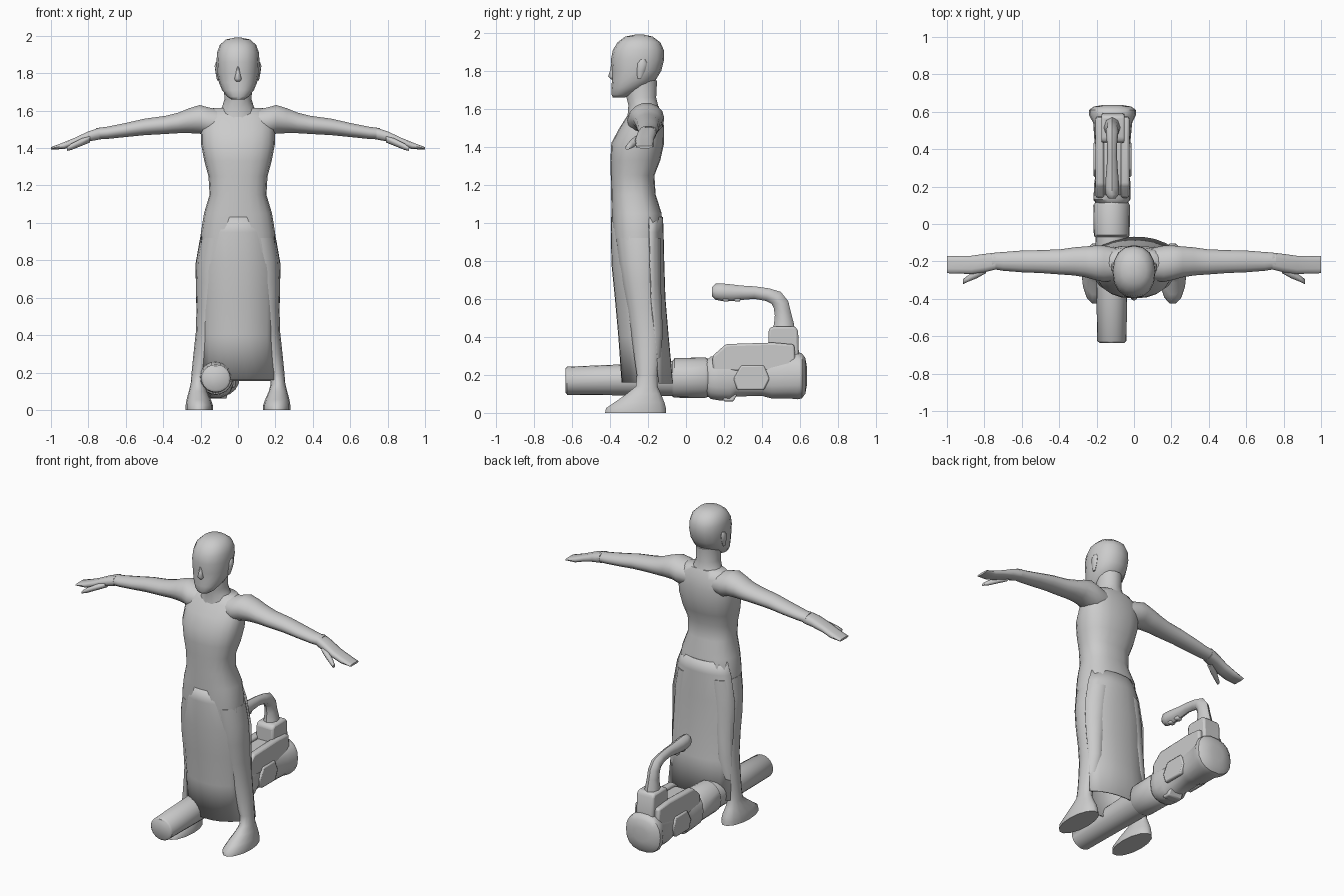
import bpy, bmesh, math
from mathutils import Vector

grey = bpy.data.materials.new("plain grey")
grey.diffuse_color = (0.6, 0.6, 0.6, 1)


def finish(ob, angle=60, mirror=False):
    ob.data.materials.append(grey)
    if mirror:
        ob.modifiers.new("mirror", 'MIRROR')
    bpy.ops.object.select_all(action='DESELECT')
    ob.select_set(True)
    bpy.context.view_layer.objects.active = ob
    bpy.ops.object.shade_smooth_by_angle(angle=math.radians(angle))
    return ob


def new_object(name, bm):
    bmesh.ops.recalc_face_normals(bm, faces=bm.faces[:])
    me = bpy.data.meshes.new(name)
    bm.to_mesh(me)
    bm.free()
    ob = bpy.data.objects.new(name, me)
    bpy.context.collection.objects.link(ob)
    return ob


def loft(name, axis, rings, n=16, power=2.0, mirror=False, angle=60):
    """Rings are (position on axis, a min, a max, b min, b max)."""
    bm = bmesh.new()
    loops = []
    for p, a0, a1, b0, b1 in rings:
        loop = []
        for i in range(n):
            t = 2 * math.pi * i / n
            c, s = math.cos(t), math.sin(t)
            a = (a0 + a1) / 2 + (a1 - a0) / 2 * math.copysign(abs(c) ** (2 / power), c)
            b = (b0 + b1) / 2 + (b1 - b0) / 2 * math.copysign(abs(s) ** (2 / power), s)
            co = {'x': (p, a, b), 'y': (a, p, b), 'z': (a, b, p)}[axis]
            loop.append(bm.verts.new(co))
        loops.append(loop)
    for l0, l1 in zip(loops, loops[1:]):
        for i in range(n):
            j = (i + 1) % n
            bm.faces.new((l0[i], l0[j], l1[j], l1[i]))
    bm.faces.new(loops[0])
    bm.faces.new(loops[-1])
    return finish(new_object(name, bm), angle, mirror)


def panel(name, rows, curl, n=8):
    """Cloth sheet: rows are (z, half width, y at the middle)."""
    bm = bmesh.new()
    grid = []
    for z, w, y in rows:
        grid.append([bm.verts.new((w * u, y + curl * abs(u) ** 2.5, z))
                     for u in [2 * i / n - 1 for i in range(n + 1)]])
    for r0, r1 in zip(grid, grid[1:]):
        for i in range(n):
            bm.faces.new((r0[i], r0[i + 1], r1[i + 1], r1[i]))
    ob = new_object(name, bm)
    m = ob.modifiers.new("thickness", 'SOLIDIFY')
    m.thickness, m.offset = 0.008, 0
    return finish(ob, 50)


def slab(name, profile, x0, x1, bevel=0.012):
    """Side profile in (y, z), extruded across x."""
    bm = bmesh.new()
    f = bm.faces.new([bm.verts.new((x0, y, z)) for y, z in profile])
    ex = bmesh.ops.extrude_face_region(bm, geom=[f])
    bmesh.ops.translate(bm, vec=(x1 - x0, 0, 0),
                        verts=[v for v in ex["geom"] if isinstance(v, bmesh.types.BMVert)])
    ob = new_object(name, bm)
    m = ob.modifiers.new("soft edges", 'BEVEL')
    m.width, m.segments = bevel, 2
    return finish(ob, 40)


# Head, nose, ears and neck
loft("head", 'z', [
    (1.66, -.035, .035, -.385, -.32), (1.675, -.058, .058, -.392, -.28),
    (1.71, -.085, .085, -.392, -.22), (1.75, -.102, .102, -.39, -.16),
    (1.80, -.112, .112, -.39, -.13), (1.86, -.115, .115, -.395, -.115),
    (1.91, -.112, .112, -.385, -.117), (1.95, -.098, .098, -.36, -.135),
    (1.98, -.066, .066, -.32, -.175), (1.99, -.02, .02, -.27, -.22)], power=2.2)
loft("nose", 'z', [
    (1.755, -.014, .014, -.395, -.36), (1.77, -.02, .02, -.41, -.36),
    (1.80, -.013, .013, -.40, -.36), (1.84, -.009, .009, -.393, -.36)], n=8)
loft("ear", 'z', [
    (1.76, .10, .112, -.255, -.235), (1.80, .10, .12, -.26, -.215),
    (1.84, .10, .125, -.255, -.205), (1.86, .10, .118, -.24, -.215)], n=8, mirror=True)
loft("neck", 'z', [
    (1.56, -.12, .12, -.31, -.13), (1.62, -.085, .085, -.305, -.145),
    (1.66, -.073, .073, -.315, -.155), (1.75, -.075, .075, -.32, -.15)], n=14)

# Torso
loft("torso", 'z', [
    (.84, -.20, .20, -.38, -.13), (.95, -.198, .198, -.388, -.125),
    (1.05, -.182, .182, -.392, -.128), (1.15, -.152, .152, -.394, -.16),
    (1.25, -.158, .158, -.396, -.166), (1.33, -.18, .18, -.398, -.135),
    (1.42, -.197, .197, -.393, -.115), (1.50, -.198, .198, -.35, -.115),
    (1.57, -.185, .185, -.305, -.125), (1.615, -.13, .13, -.27, -.145)], n=20, power=2.4)

# Arm with hand and thumb
loft("arm", 'x', [
    (.09, -.30, -.13, 1.46, 1.605), (.16, -.31, -.115, 1.46, 1.62),
    (.205, -.30, -.115, 1.475, 1.632), (.26, -.285, -.12, 1.478, 1.615),
    (.32, -.275, -.125, 1.478, 1.59), (.39, -.27, -.135, 1.474, 1.573),
    (.50, -.262, -.14, 1.468, 1.558), (.60, -.258, -.142, 1.458, 1.535),
    (.70, -.25, -.15, 1.448, 1.515), (.76, -.24, -.155, 1.445, 1.507)], n=14, mirror=True)
loft("hand", 'x', [
    (.74, -.243, -.153, 1.445, 1.51), (.80, -.258, -.16, 1.434, 1.49),
    (.87, -.268, -.17, 1.415, 1.457), (.93, -.265, -.17, 1.394, 1.432),
    (1.0, -.263, -.172, 1.392, 1.405)], n=10, power=3, mirror=True)
loft("thumb", 'x', [
    (.79, -.262, -.21, 1.43, 1.47), (.84, -.29, -.24, 1.41, 1.45),
    (.89, -.31, -.277, 1.39, 1.425), (.915, -.322, -.295, 1.385, 1.405)], n=8, mirror=True)

# Leg with foot
loft("leg", 'z', [
    (0, .135, .28, -.43, -.10), (.025, .135, .28, -.425, -.102),
    (.055, .145, .275, -.38, -.11), (.10, .165, .263, -.315, -.13),
    (.14, .175, .253, -.265, -.148), (.20, .165, .248, -.26, -.148),
    (.30, .12, .238, -.275, -.13), (.42, .095, .225, -.29, -.12),
    (.55, .08, .222, -.31, -.125), (.68, .05, .225, -.335, -.13),
    (.80, .025, .222, -.355, -.13), (.92, .012, .20, -.37, -.13)], n=14, mirror=True)

# Long cloth panels in front of and behind the legs
panel("front_skirt", [(1.03, .15, -.39), (.95, .188, -.392), (.78, .208, -.388),
                      (.6, .206, -.37), (.4, .203, -.352), (.16, .205, -.335)], .10)
panel("back_skirt", [(1.03, .165, -.125), (.95, .195, -.122), (.78, .225, -.118),
                     (.6, .222, -.112), (.4, .215, -.095), (.155, .225, -.072)], -.07)

# Launcher barrel and housing
loft("barrel", 'y', [
    (-.635, -.185, -.052, .108, .235), (-.625, -.197, -.04, .095, .243),
    (-.3, -.202, -.036, .092, .257), (.0, -.208, -.03, .088, .277),
    (.02, -.208, -.03, .088, .277), (.12, -.208, -.03, .086, .285)], n=20, angle=50)
loft("collar", 'y', [(-.07, -.209, -.029, .085, .275), (-.06, -.215, -.023, .08, .288),
                     (.10, -.218, -.022, .078, .292), (.115, -.208, -.03, .085, .285)], n=20, angle=35)
loft("housing", 'y', [
    (.11, -.20, -.035, .09, .28), (.13, -.218, -.02, .072, .298), (.17, -.215, -.02, .065, .30),
    (.23, -.212, -.02, .06, .30), (.26, -.205, -.025, .085, .29), (.40, -.205, -.025, .088, .29),
    (.45, -.212, -.018, .075, .30), (.54, -.218, -.01, .075, .31), (.585, -.242, .012, .07, .322),
    (.61, -.24, .01, .075, .315), (.628, -.215, -.015, .10, .29),
    (.637, -.16, -.07, .15, .24)], n=18, power=2.4, angle=40)

# Upper cover, side rails, side plates and handle mount
slab("cover", [(.15, .2), (.15, .29), (.21, .345), (.44, .35), (.44, .2)], -.165, -.065)
for x0, x1 in ((-.205, -.16), (-.07, -.025)):
    slab("top_rail", [(.14, .22), (.14, .30), (.21, .362), (.46, .37), (.57, .36), (.58, .22)], x0, x1)
for x0, x1 in ((-.216, -.19), (-.04, -.014)):
    slab("side_plate", [(.27, .12), (.25, .18), (.29, .25), (.41, .25), (.44, .18), (.41, .12)], x0, x1, .008)
slab("handle_mount", [(.43, .28), (.435, .44), (.455, .455), (.575, .455), (.59, .43), (.595, .28)], -.175, -.05)
slab("foregrip_block", [(.19, .08), (.2, .06), (.25, .06), (.27, .1)], -.16, -.06, .008)

# Bent carrying handle
cu = bpy.data.curves.new("handle", 'CURVE')
cu.dimensions = '3D'
cu.bevel_depth, cu.bevel_resolution, cu.use_fill_caps = 0.04, 2, True
sp = cu.splines.new('POLY')
path = [(.515, .43, 1.5), (.515, .47, 1.3), (.51, .52, 1.08), (.5, .57, 1.05), (.475, .605, 1.0),
        (.43, .622, .85), (.36, .633, .82), (.29, .632, .95), (.24, .632, 1.1), (.19, .635, 1.15),
        (.155, .638, 1.05), (.137, .638, .6)]
sp.points.add(len(path) - 1)
for pt, (y, z, r) in zip(sp.points, path):
    pt.co, pt.radius = (-.117, y, z, 1), r
tmp = bpy.data.objects.new("handle_curve", cu)
bpy.context.collection.objects.link(tmp)
mesh = bpy.data.meshes.new_from_object(tmp.evaluated_get(bpy.context.evaluated_depsgraph_get()))
bpy.data.objects.remove(tmp)
mesh.materials.clear()
handle = bpy.data.objects.new("handle", mesh)
bpy.context.collection.objects.link(handle)
for v in mesh.vertices:
    v.co.x = -.117 + (v.co.x + .117) * .8
finish(handle, 50)

# Trigger bumps under the grip
for y in (.21, .27):
    slab("finger_ridge", [(y - .02, .61), (y - .015, .585), (y + .015, .585), (y + .02, .61)], -.137, -.097, .008)
